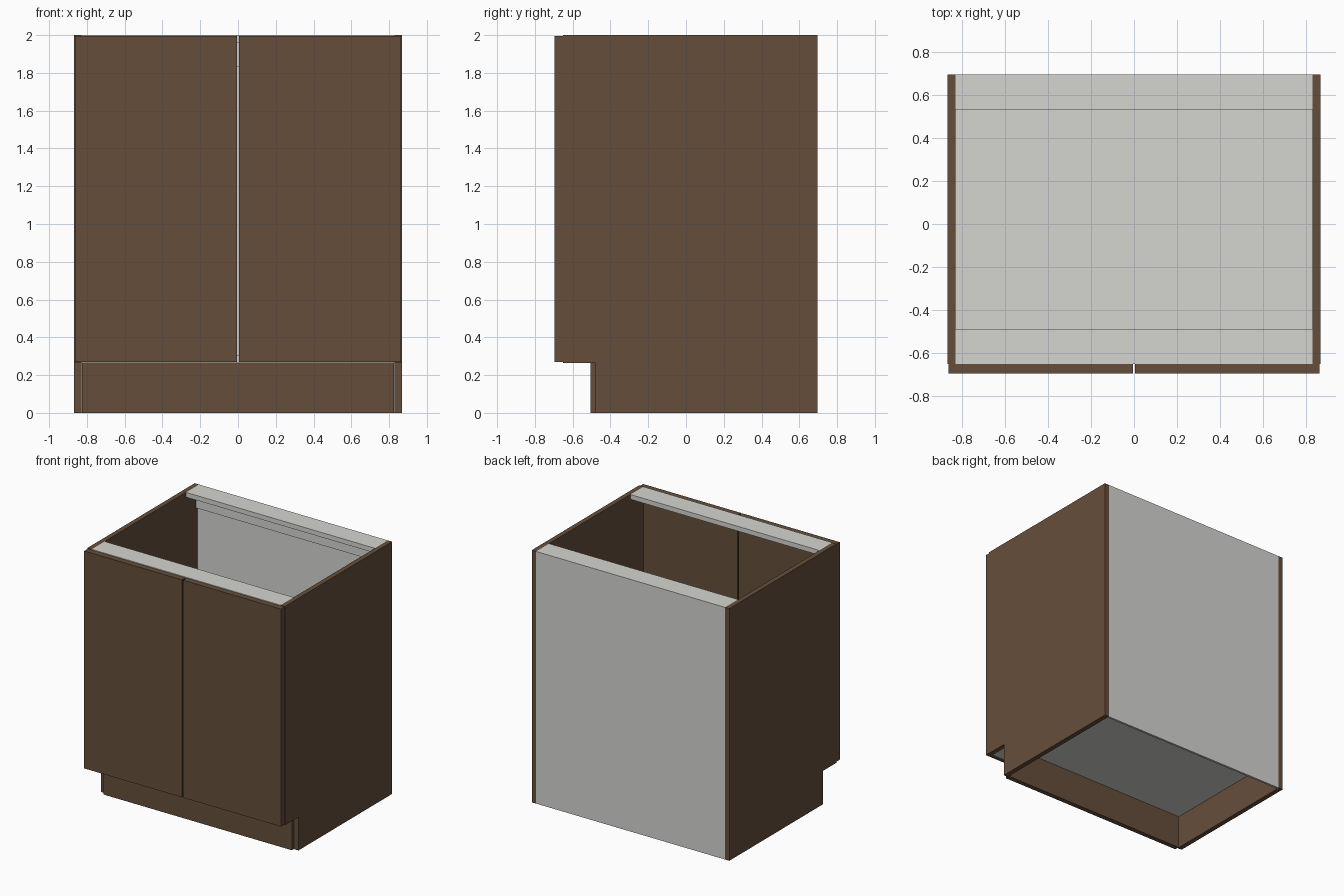
import bpy

if "Cube" in bpy.data.objects:
    bpy.data.objects.remove(bpy.data.objects["Cube"])


def material(name, rgb):
    m = bpy.data.materials.new(name)
    m.diffuse_color = (*rgb, 1.0)
    m.use_nodes = True
    m.node_tree.nodes["Principled BSDF"].inputs["Base Color"].default_value = m.diffuse_color
    return m


BROWN = material("dark brown wood", (0.133, 0.076, 0.044))
GREY = material("light grey board", (0.66, 0.66, 0.64))


def box(name, x, y, z, mat):
    """Box from (min, max) ranges along each axis."""
    verts = [(a, b, c) for a in x for b in y for c in z]
    faces = [(0, 1, 3, 2), (4, 6, 7, 5), (0, 4, 5, 1),
             (2, 3, 7, 6), (0, 2, 6, 4), (1, 5, 7, 3)]
    mesh = bpy.data.meshes.new(name)
    mesh.from_pydata(verts, [], faces)
    mesh.materials.append(mat)
    ob = bpy.data.objects.new(name, mesh)
    bpy.context.collection.objects.link(ob)
    return ob


W, T = 0.867, 0.038           # half width, board thickness
IN = W - T                    # inner half width
FRONT, BACK = -0.65, 0.695    # carcass depth
KICK = 0.265                  # toe kick height

# Sides and doors, mirrored left and right
for side, s in (("left", -1), ("right", 1)):
    sx = sorted((s * IN, s * W))
    box(side + "_side_panel", sx, (FRONT, BACK), (KICK, 2.0), BROWN)
    box(side + "_side_base", sx, (-0.48, BACK), (0.0, KICK), BROWN)
    box(side + "_door", sorted((s * 0.005, s * 0.863)), (-0.695, FRONT),
        (0.27, 1.995), BROWN)

# Toe kick board
box("toe_kick", (-IN + 0.003, IN - 0.003), (-0.505, -0.467), (0.0, KICK), BROWN)

# Grey carcass boards
box("bottom_board", (-IN, IN), (FRONT, 0.677), (KICK, KICK + T), GREY)
box("back_panel", (-IN, IN), (0.677, BACK), (0.0, 2.0), GREY)
box("front_rail", (-IN, IN), (FRONT, -0.487), (2.0 - T, 2.0), GREY)
box("back_rail", (-IN, IN), (0.532, 0.677), (2.0 - T, 2.0), GREY)
box("back_nailer", (-IN, IN), (0.655, 0.677), (1.83, 2.0 - T), GREY)
